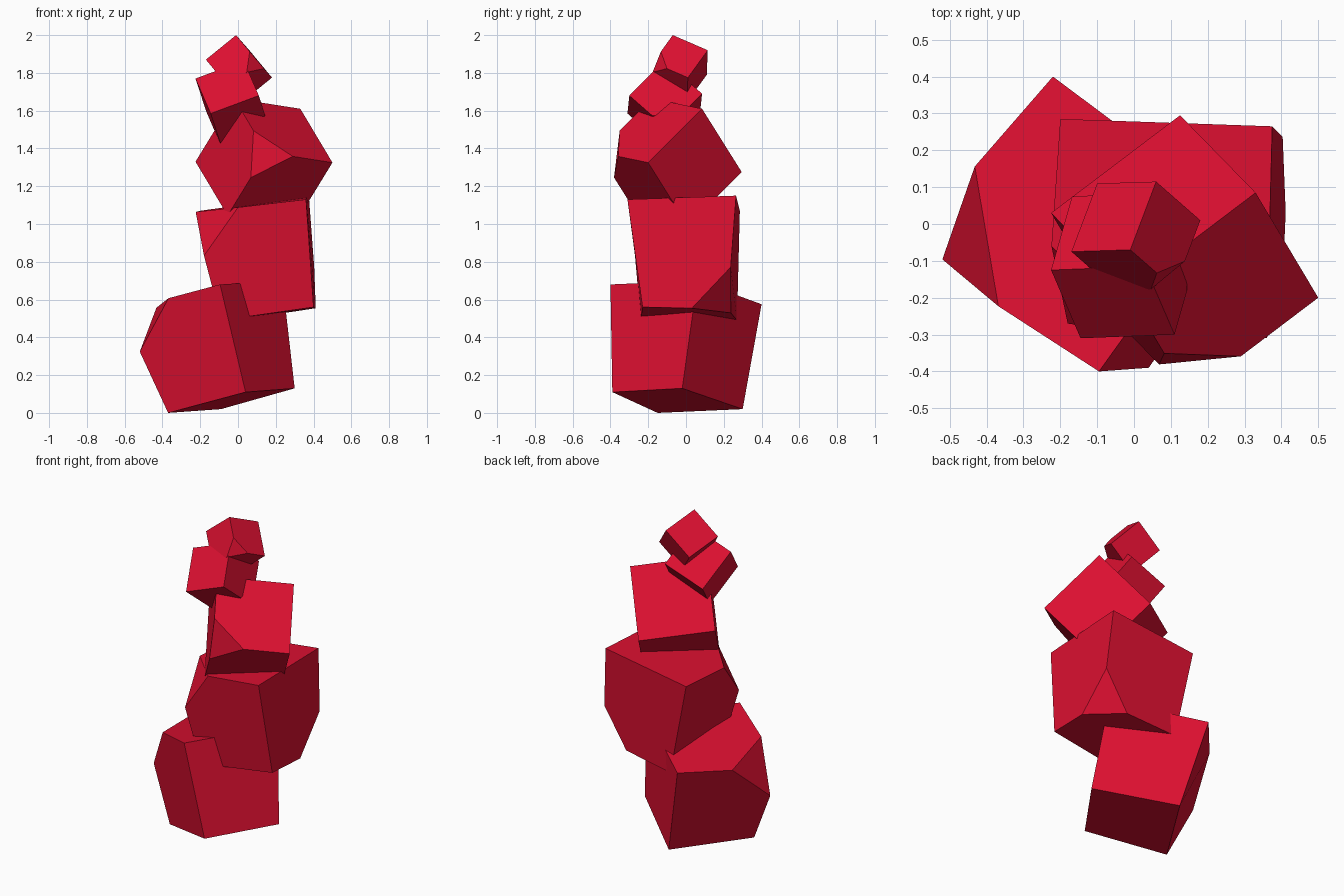
import bpy
import bmesh
import math
from itertools import product
from mathutils import Vector

default_cube = bpy.data.objects.get("Cube")
if default_cube:
    bpy.data.objects.remove(default_cube, do_unlink=True)

# One flat colour for every block
red = bpy.data.materials.new("crimson red")
red.use_nodes = True
red.diffuse_color = (0.72, 0.005, 0.03, 1)
red.node_tree.nodes["Principled BSDF"].inputs["Base Color"].default_value = red.diffuse_color

KEYS = list(product((0, 1), repeat=3))


def skewed_box(*points):
    """Corners given one by one, keyed by their side along each of three axes."""
    return dict(zip(KEYS, map(Vector, points)))


def tilted_cube(origin, u, v, w):
    """Corners of a cube spanned by three edge vectors from one corner."""
    u, v, w = Vector(u), Vector(v), Vector(w)
    return {k: Vector(origin) + u * k[0] + v * k[1] + w * k[2] for k in KEYS}


def block(name, corners, chips):
    """Flat-faced block; each chip slices a corner off part way along its edges."""
    points = [p for key, p in corners.items() if key not in chips]
    for key, amounts in chips.items():
        for axis, amount in enumerate(amounts):
            neighbour = tuple(1 - s if i == axis else s for i, s in enumerate(key))
            points.append(corners[key].lerp(corners[neighbour], amount))
    bm = bmesh.new()
    for p in points:
        bm.verts.new(p)
    bmesh.ops.convex_hull(bm, input=bm.verts[:])
    bmesh.ops.dissolve_limit(bm, angle_limit=math.radians(12),
                             verts=bm.verts[:], edges=bm.edges[:])
    bmesh.ops.recalc_face_normals(bm, faces=bm.faces[:])
    mesh = bpy.data.meshes.new(name)
    bm.to_mesh(mesh)
    bm.free()
    mesh.materials.append(red)
    obj = bpy.data.objects.new(name, mesh)
    bpy.context.collection.objects.link(obj)
    return obj


EVEN = (0.4, 0.4, 0.4)

# Two large blocks, slightly narrower at the bottom
block("base_block", skewed_box(
    (-.37, -.15, .0), (-.62, -.06, .54), (-.09, .30, .02), (-.22, .40, .575),
    (.04, -.39, .11), (-.095, -.40, .68), (.30, -.02, .13), (.235, .06, .70)),
    {(0, 0, 1): (.48, .47, .4)})

block("second_block", skewed_box(
    (-.09, -.24, .49), (-.24, -.29, 1.06), (-.08, .27, .49), (-.20, .285, 1.07),
    (.40, -.23, .56), (.36, -.31, 1.13), (.42, .22, .55), (.375, .265, 1.15)),
    {(0, 0, 1): EVEN, (1, 1, 0): (.34, .42, .37)})

# Three smaller regular cubes balanced on top
block("middle_block", tilted_cube(
    (.15, -.465, 1.38), (.35, .265, -.055), (-.17, .285, .285), (-.205, .21, -.335)),
    {(0, 0, 0): EVEN})

block("fourth_block", tilted_cube(
    (-.145, -.31, 1.585), (.255, .01, .095), (-.08, .185, .185), (.057, .20, -.175)),
    {(1, 0, 1): EVEN})

block("top_block", tilted_cube(
    (-.01, -.07, 2.0), (.07, .185, -.08), (-.16, -.005, -.13), (.12, -.105, -.145)),
    {(0, 0, 1): EVEN})
